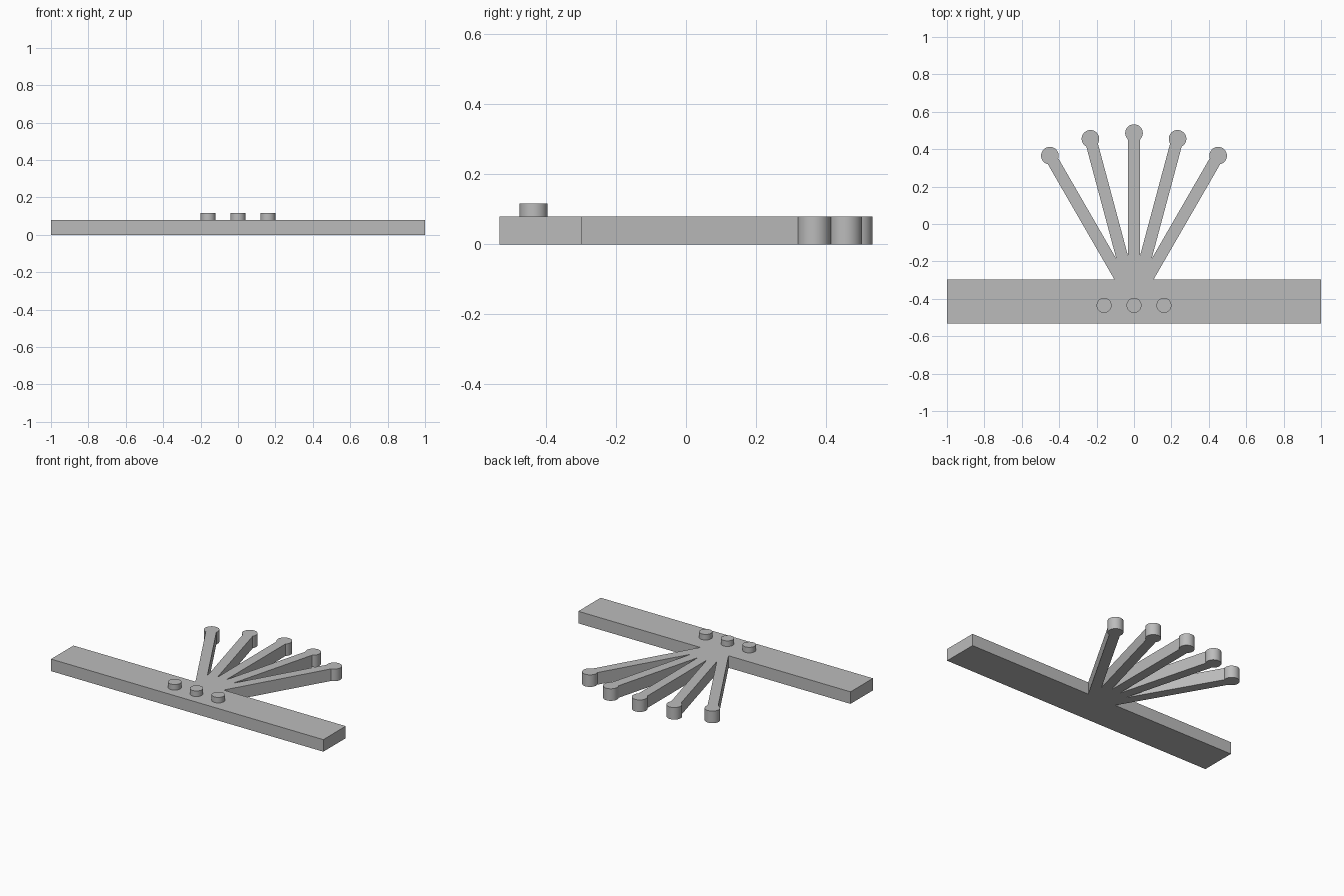
import bpy, bmesh, math
from mathutils import Vector

cube = bpy.data.objects.get("Cube")
if cube:
    bpy.data.objects.remove(cube)

HEIGHT = 0.08
FRONT, BACK = -0.533, -0.298
PIVOT = Vector((0, -0.414))
REACH, HALF, HEAD = 0.9, 0.032, 0.047
STEP = math.radians(15)

grey = bpy.data.materials.new("plain grey")
grey.use_nodes = True
colour = (0.5, 0.5, 0.5, 1)
grey.diffuse_color = colour
grey.node_tree.nodes["Principled BSDF"].inputs["Base Color"].default_value = colour


def ray(angle):
    """Unit vector at an angle clockwise from +y."""
    return Vector((math.sin(angle), math.cos(angle)))


def extrude_outline(name, points, bottom, top):
    bm = bmesh.new()
    face = bm.faces.new([bm.verts.new((p.x, p.y, bottom)) for p in points])
    result = bmesh.ops.extrude_face_region(bm, geom=[face])
    moved = [v for v in result["geom"] if isinstance(v, bmesh.types.BMVert)]
    bmesh.ops.translate(bm, verts=moved, vec=(0, 0, top - bottom))
    bmesh.ops.recalc_face_normals(bm, faces=bm.faces)
    mesh = bpy.data.meshes.new(name)
    bm.to_mesh(mesh)
    bm.free()
    mesh.materials.append(grey)
    obj = bpy.data.objects.new(name, mesh)
    bpy.context.collection.objects.link(obj)
    bpy.ops.object.select_all(action="DESELECT")
    obj.select_set(True)
    bpy.context.view_layer.objects.active = obj
    bpy.ops.object.shade_smooth_by_angle(angle=math.radians(30))
    return obj


# Bar outline with five fanned, round-headed arms growing from its back edge
outer = 2 * STEP
root = (BACK - PIVOT.y) * math.tan(outer) + HALF / math.cos(outer)
outline = [Vector((1, BACK)), Vector((1, FRONT)),
           Vector((-1, FRONT)), Vector((-1, BACK)), Vector((-root, BACK))]
neck = math.asin(HALF / HEAD)
for i in range(-2, 3):
    angle = i * STEP
    centre = PIVOT + ray(angle) * REACH
    start, sweep = angle - math.pi + neck, 2 * (math.pi - neck)
    outline += [centre + ray(start + sweep * k / 32) * HEAD for k in range(33)]
    if i < 2:
        # Notch where neighbouring arms meet
        outline.append(PIVOT + ray(angle + STEP / 2) * (HALF / math.sin(STEP / 2)))
outline.append(Vector((root, BACK)))
extrude_outline("bar_with_fan_arms", outline, 0, HEIGHT)

# Three round studs on the bar
for side, x in (("right", -0.16), ("middle", 0), ("left", 0.16)):
    disc = [Vector((x, -0.435)) + ray(math.tau * k / 40) * 0.04 for k in range(40)]
    extrude_outline(side + "_stud", disc, HEIGHT, 0.117)
